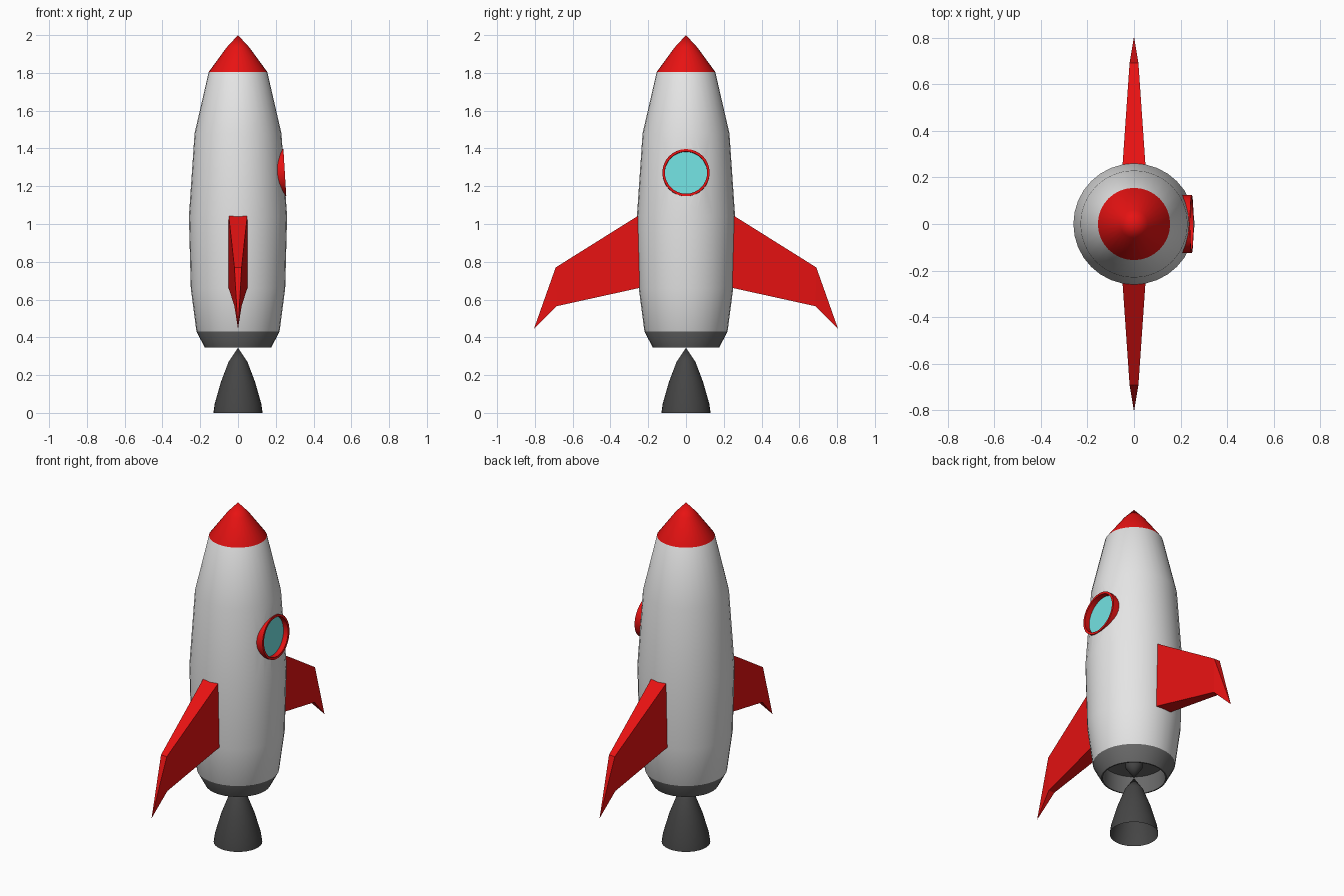
import bpy, bmesh, math
from mathutils import Matrix

if "Cube" in bpy.data.objects:
    bpy.data.objects.remove(bpy.data.objects["Cube"])


def material(name, r, g, b):
    m = bpy.data.materials.new(name)
    m.diffuse_color = (r, g, b, 1)
    m.use_nodes = True
    m.node_tree.nodes["Principled BSDF"].inputs["Base Color"].default_value = m.diffuse_color
    return m


WHITE = material("hull white", 0.78, 0.78, 0.78)
RED = material("bright red", 0.8, 0.006, 0.006)
GREY = material("skirt grey", 0.14, 0.14, 0.14)
DARK = material("engine dark grey", 0.06, 0.06, 0.06)
CYAN = material("glass cyan", 0.17, 0.75, 0.75)


def make(name, bm, mats, smooth=None):
    bmesh.ops.recalc_face_normals(bm, faces=bm.faces)
    me = bpy.data.meshes.new(name)
    bm.to_mesh(me)
    bm.free()
    ob = bpy.data.objects.new(name, me)
    bpy.context.collection.objects.link(ob)
    for m in mats:
        me.materials.append(m)
    if smooth:
        shade(ob, smooth)
    return ob


def shade(ob, angle):
    bpy.ops.object.select_all(action='DESELECT')
    ob.select_set(True)
    bpy.context.view_layer.objects.active = ob
    bpy.ops.object.shade_smooth_by_angle(angle=math.radians(angle))


def lathe(profile, sides, closed=False):
    """Spin (radius, z) points round the z axis."""
    bm = bmesh.new()
    vs = [bm.verts.new((r, 0, z)) for r, z in profile]
    pairs = list(zip(vs, vs[1:])) + ([(vs[-1], vs[0])] if closed else [])
    edges = [bm.edges.new(p) for p in pairs]
    bmesh.ops.spin(bm, geom=vs + edges, cent=(0, 0, 0), axis=(0, 0, 1),
                   angle=math.tau, steps=sides, use_merge=True)
    bmesh.ops.remove_doubles(bm, verts=bm.verts, dist=0.0005)
    return bm


# Hull: nose cone, tapered body, skirt and the hollow under it
hull_bm = lathe([(0, 2.0), (0.06, 1.935), (0.155, 1.805), (0.23, 1.48), (0.26, 1.04),
                 (0.25, 0.66), (0.22, 0.43), (0.175, 0.345), (0.168, 0.345),
                 (0.168, 0.45), (0, 0.45)], 32)
for f in hull_bm.faces:
    z = f.calc_center_median().z
    f.material_index = 1 if z > 1.805 else 2 if z < 0.46 else 0
hull = make("hull", hull_bm, [WHITE, RED, GREY])

# Porthole frame: axis points to +x, tipped up to follow the hull
TILT = Matrix.Translation((0.248, 0, 1.272)) @ Matrix.Rotation(math.radians(86.5), 4, 'Y')


def porthole_part(name, profile, mat, closed=False):
    bm = lathe(profile, 32, closed)
    bm.transform(TILT)
    return make(name, bm, [mat], 30)


# Cut the porthole opening in the hull
cutter = porthole_part("porthole_cutter", [(0, 0.1), (0.118, 0.1), (0.118, -0.04), (0, -0.04)], WHITE)
cutter.hide_render = True
mod = hull.modifiers.new("porthole", 'BOOLEAN')
mod.object = cutter
mod.operation = 'DIFFERENCE'
mod.solver = 'EXACT'
bpy.context.view_layer.objects.active = hull
bpy.ops.object.modifier_apply(modifier=mod.name)
bpy.data.objects.remove(cutter)
shade(hull, 28)

porthole_part("porthole_frame", [(0.125, -0.05), (0.125, 0), (0.112, 0), (0.112, -0.05)], RED, True)
porthole_part("porthole_glass", [(0, -0.03), (0.114, -0.03), (0.114, -0.036), (0, -0.036)], CYAN)

# Engine bell with the stem it hangs from
make("engine_bell", lathe([(0.13, 0), (0.123, 0.05), (0.09, 0.165), (0.05, 0.27), (0, 0.345)], 32),
     [DARK], 40)
make("engine_stem", lathe([(0, 0.345), (0.045, 0.41), (0.045, 0.46), (0, 0.46)], 32), [DARK], 40)

# Fins: (y, z, half thickness) stations, thinning to a pointed tip
for side, name in ((1, "right_fin"), (-1, "left_fin")):
    bm = bmesh.new()

    def pair(y, z, t):
        return [bm.verts.new((s * t, side * y, z)) for s in (-1, 1)]

    root_top, root_low = pair(0.24, 1.052, 0.05), pair(0.24, 0.663, 0.05)
    mid_top, mid_low = pair(0.69, 0.77, 0.019), pair(0.685, 0.565, 0.019)
    tip = bm.verts.new((0, side * 0.805, 0.445))
    for i in (0, 1):
        bm.faces.new((root_top[i], mid_top[i], mid_low[i], root_low[i]))
        bm.faces.new((mid_top[i], tip, mid_low[i]))
    for a, b in ((root_top, mid_top), (root_low, mid_low), (root_top, root_low)):
        bm.faces.new((a[0], a[1], b[1], b[0]))
    for m in (mid_top, mid_low):
        bm.faces.new((m[0], m[1], tip))
    make(name, bm, [RED])
